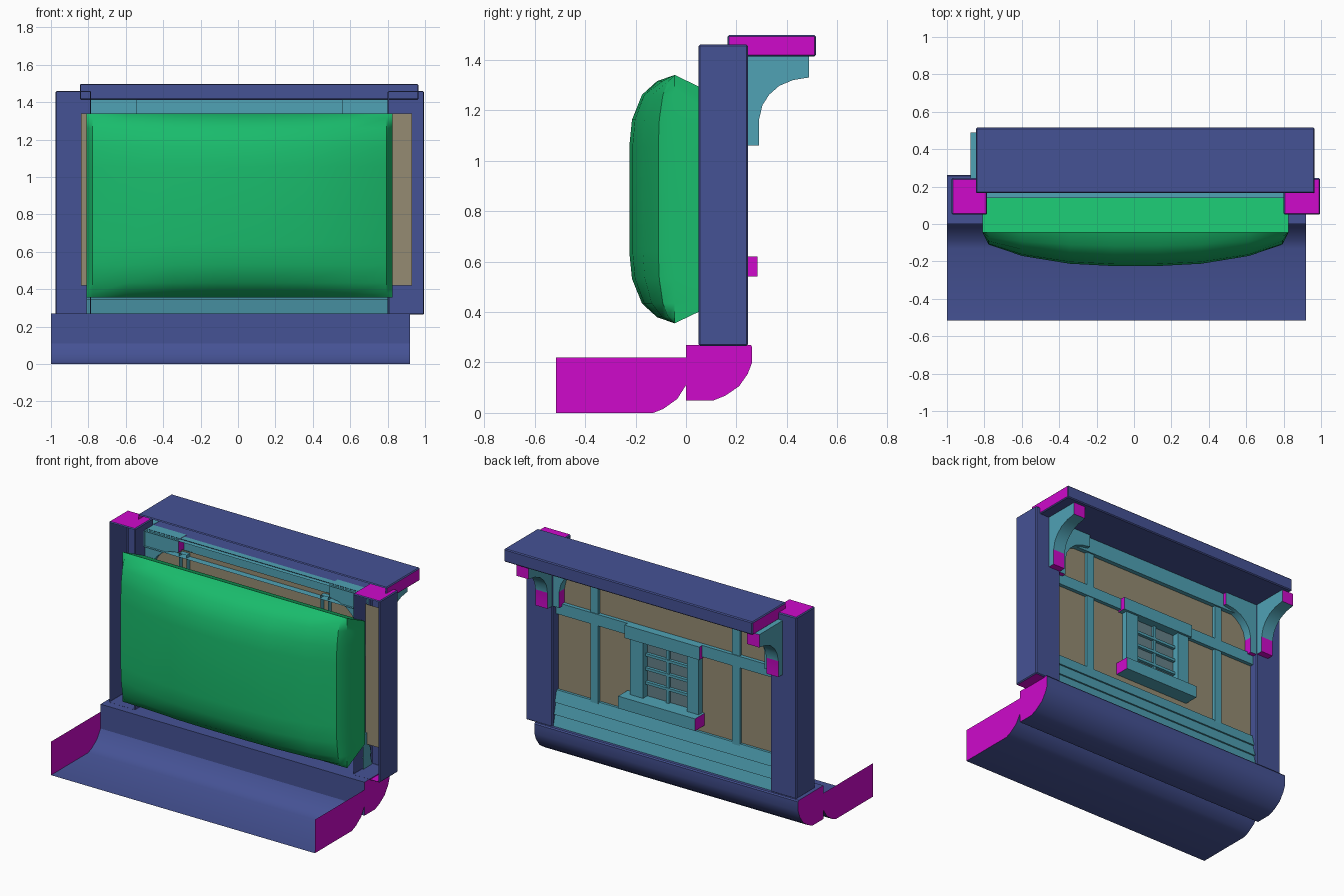
import bpy, bmesh, math
from mathutils import Vector

if "Cube" in bpy.data.objects:
    bpy.data.objects.remove(bpy.data.objects["Cube"])


def mat(name, c):
    m = bpy.data.materials.new(name)
    m.diffuse_color = (*c, 1)
    m.use_nodes = True
    m.node_tree.nodes["Principled BSDF"].inputs["Base Color"].default_value = m.diffuse_color
    return m


BEAM = mat("beam_blue", (0.06, 0.085, 0.30))
END = mat("end_grain", (0.62, 0.003, 0.60))
TRIM = mat("trim_teal", (0.08, 0.36, 0.46))
PLASTER = mat("plaster", (0.30, 0.26, 0.17))
GLASS = mat("glass", (0.13, 0.22, 0.25))
FILL = mat("backing_green", (0.01, 0.50, 0.15))


def finish(name, bm, mats, smooth=0):
    me = bpy.data.meshes.new(name)
    bm.to_mesh(me)
    bm.free()
    ob = bpy.data.objects.new(name, me)
    bpy.context.collection.objects.link(ob)
    for m in mats:
        me.materials.append(m)
    if smooth:
        bpy.ops.object.select_all(action='DESELECT')
        ob.select_set(True)
        bpy.context.view_layer.objects.active = ob
        bpy.ops.object.shade_smooth_by_angle(angle=math.radians(smooth))
    return ob


def dress(bm, end_dirs, open_dirs):
    """End-grain material on some directions, removed faces on others."""
    bm.normal_update()
    hit = lambda f, ds: any(f.normal.dot(Vector(d)) > 0.99 for d in ds)
    for f in bm.faces:
        f.material_index = 1 if hit(f, end_dirs) else 0
    bmesh.ops.delete(bm, geom=[f for f in bm.faces if hit(f, open_dirs)], context='FACES')


BACK = (0, -1, 0)
XE = [(1, 0, 0), (-1, 0, 0)]
ZE = [(0, 0, 1), (0, 0, -1)]


def box(name, x, y, z, m, ends=(), open_dirs=(BACK,), bevel=0):
    bm = bmesh.new()
    bmesh.ops.create_cube(bm, size=1)
    for v in bm.verts:
        v.co = [r[0] + (c + 0.5) * (r[1] - r[0]) for c, r in zip(v.co, (x, y, z))]
    if bevel:
        bmesh.ops.bevel(bm, geom=bm.edges[:], offset=bevel, segments=1, affect='EDGES')
    dress(bm, ends, open_dirs)
    return finish(name, bm, [m, END])


def prism(name, pts, place, a, b, m, ends=(), open_dirs=(), smooth=35):
    """Extrude profile (h, z) from a to b; place(h, w, z) maps to space."""
    bm = bmesh.new()
    f = bm.faces.new([bm.verts.new(place(h, a, z)) for h, z in pts])
    ext = bmesh.ops.extrude_face_region(bm, geom=[f])['geom']
    d = Vector(place(0, b, 0)) - Vector(place(0, a, 0))
    bmesh.ops.translate(bm, verts=[g for g in ext if isinstance(g, bmesh.types.BMVert)], vec=d)
    bmesh.ops.recalc_face_normals(bm, faces=bm.faces[:])
    dress(bm, ends, open_dirs)
    return finish(name, bm, [m, END], smooth)


along_x = lambda h, w, z: (w, h, z)

# Base: rounded sill beam and the open, curved skirt behind it
prism("sill_beam", [(0, .05), (.11, .05), (.155, .068), (.21, .105), (.245, .155), (.262, .20),
                    (.262, .262), (.256, .27), (0, .27)], along_x, -1, .92, BEAM, XE)
prism("lower_skirt", [(-.515, 0), (-.13, 0), (-.09, .016), (-.035, .055), (0, .11), (0, .22),
                      (-.515, .22)], along_x, -1, .92, BEAM, XE, [BACK, (0, 0, 1), (0, 1, 0)])

# Posts and top beam
box("left_post", (-.975, -.785), (.05, .245), (.265, 1.46), BEAM, ZE, bevel=.006)
box("right_post", (.80, .995), (.05, .245), (.265, 1.46), BEAM, ZE, bevel=.006)
box("top_beam", (-.845, .965), (.165, .515), (1.413, 1.498), BEAM, XE, bevel=.006)

# Curved brackets, one outward and one sideways at each post
arc = [(0, 1.06), (.045, 1.06), (.045, 1.165), (.058, 1.22), (.085, 1.262), (.125, 1.297),
       (.18, 1.32), (.243, 1.33), (.243, 1.415), (0, 1.415)]
foot = (0, 0, -1)
for side, s, edge, xa, xb in (("left", 1, -.785, -.875, -.787), ("right", -1, .80, .804, .892)):
    prism(side + "_outward_bracket", arc, lambda h, w, z: (w, h + .245, z), xa, xb, TRIM,
          [foot, (0, 1, 0)], [BACK])
    prism(side + "_inward_bracket", arc, lambda h, w, z: (edge + s * h, w, z), .155, .24, TRIM,
          [foot, (s, 0, 0)], [(-s, 0, 0)])

# Plaster panel, built around the window opening
bm = bmesh.new()
xs, zs, Y = [-.84, -.17, .16, .93], [.42, .62, .99, 1.34], .185
for i in range(3):
    for j in range(3):
        if (i, j) != (1, 1):
            bm.faces.new([bm.verts.new((x, Y, z)) for x, z in
                          ((xs[i], zs[j]), (xs[i], zs[j+1]), (xs[i+1], zs[j+1]), (xs[i+1], zs[j]))])
bmesh.ops.remove_doubles(bm, verts=bm.verts[:], dist=1e-4)
finish("plaster_panel", bm, [PLASTER])

# Timber rails and studs
box("top_rail", (-.785, .80), (.14, .215), (1.31, 1.413), TRIM)
box("middle_rail", (-.785, .80), (.15, .21), (1.0, 1.075), TRIM)
for n, x in (("left_stud", -.535), ("right_stud", .495)):
    box(n, (x, x + .055), (.15, .205), (.48, 1.33), TRIM)

# Three overlapping boards at the bottom
for i in range(3):
    z = .268 + i * .076
    prism(f"weatherboard_{i + 1}", [(.14, z), (.237 - .008 * i, z), (.218 - .008 * i, z + .076),
                                    (.14, z + .076)], along_x, -.81, .81, TRIM, (), [BACK], 0)

# Window
box("window_lintel", (-.265, .28), (.15, .24), (.99, 1.075), TRIM, XE)
box("window_sill", (-.265, .295), (.15, .284), (.54, .62), TRIM, XE)
box("left_jamb", (-.25, -.165), (.15, .225), (.62, .99), TRIM)
box("right_jamb", (.155, .25), (.15, .225), (.62, .99), TRIM)
box("window_glass", (-.165, .155), (.17, .18), (.62, .99), GLASS)
box("window_mullion", (-.014, .006), (.18, .197), (.62, .99), TRIM)
for i in range(3):
    z = .62 + (i + 1) * .37 / 4
    box(f"glazing_bar_{i + 1}", (-.165, .155), (.18, .2), (z - .009, z + .009), TRIM)

# Pillow-shaped backing: bulging front and a tapering rim
fx = [(1, 0), (.96, .36), (.74, .70), (.43, .93), (.14, 1)]
fz = [(1, 0), (.95, .39), (.84, .72), (.64, .94), (.42, 1)]
full = lambda p: [(-t, d) for t, d in p] + [(t, d) for t, d in reversed(p)]
bm = bmesh.new()
grid = [[bm.verts.new((.008 + .818 * t, -.045 - .18 * d * e, .8475 + .4925 * u))
         for u, e in full(fz)] for t, d in full(fx)]
n = len(grid)
for i in range(n - 1):
    for j in range(n - 1):
        bm.faces.new((grid[i][j], grid[i+1][j], grid[i+1][j+1], grid[i][j+1]))
rim = [e for e in bm.edges if e.is_boundary]
ext = bmesh.ops.extrude_edge_only(bm, edges=rim)['geom']
for v in ext:
    if isinstance(v, bmesh.types.BMVert):
        v.co.y = .14
        v.co.z = .8475 + (v.co.z - .8475) * .82
bmesh.ops.recalc_face_normals(bm, faces=bm.faces[:])
finish("backing_cushion", bm, [FILL], 40)
